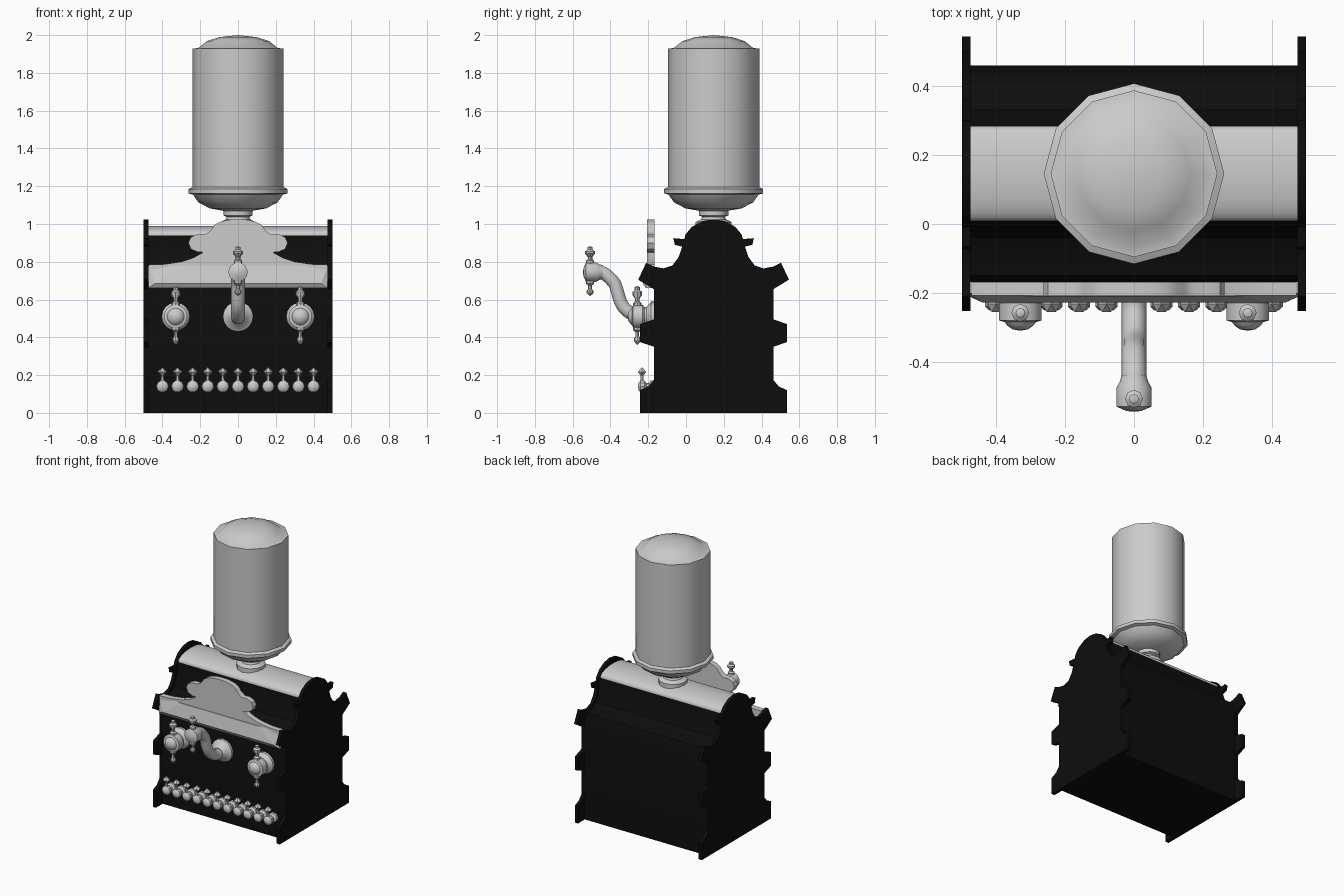
import bpy, bmesh, math
from mathutils import Matrix, Vector

if "Cube" in bpy.data.objects:
    bpy.data.objects.remove(bpy.data.objects["Cube"])

CY = 0.146  # depth centre of the cabinet
black = bpy.data.materials.new("black_enamel")
black.diffuse_color = (0.004, 0.004, 0.004, 1)
black.use_nodes = True
black.node_tree.nodes["Principled BSDF"].inputs["Base Color"].default_value = black.diffuse_color


def finish(name, bm, mat=None, angle=35):
    bmesh.ops.remove_doubles(bm, verts=bm.verts, dist=1e-5)
    bmesh.ops.recalc_face_normals(bm, faces=bm.faces)
    me = bpy.data.meshes.new(name)
    bm.to_mesh(me)
    bm.free()
    ob = bpy.data.objects.new(name, me)
    bpy.context.collection.objects.link(ob)
    if mat:
        me.materials.append(mat)
    bpy.ops.object.select_all(action='DESELECT')
    bpy.context.view_layer.objects.active = ob
    ob.select_set(True)
    bpy.ops.object.shade_smooth_by_angle(angle=math.radians(angle))
    return ob


def prism(name, pts, axis, a, b, mat=None):
    """Outline extruded from a to b along x (pts = y,z) or y (pts = x,z)."""
    bm = bmesh.new()
    vs = [bm.verts.new((a, u, v) if axis == 'x' else (u, a, v)) for u, v in pts]
    f = bm.faces.new(vs)
    ex = bmesh.ops.extrude_face_region(bm, geom=[f])['geom']
    d = Vector((b - a, 0, 0) if axis == 'x' else (0, b - a, 0))
    bmesh.ops.translate(bm, verts=[g for g in ex if isinstance(g, bmesh.types.BMVert)], vec=d)
    return finish(name, bm, mat)


def lathe(name, prof, loc, axis='z', seg=12):
    """Turn (radius, height) points around z, or around -y for axis='y'."""
    bm = bmesh.new()
    vs = [bm.verts.new((r, 0, h)) for r, h in prof]
    es = [bm.edges.new(p) for p in zip(vs, vs[1:])]
    bmesh.ops.spin(bm, geom=vs + es, cent=(0, 0, 0), axis=(0, 0, 1),
                   angle=2 * math.pi, steps=seg, use_duplicate=False)
    m = Matrix.Translation(loc)
    if axis == 'y':
        m = m @ Matrix.Rotation(math.pi / 2, 4, 'X')
    bmesh.ops.transform(bm, matrix=m, verts=bm.verts)
    return finish(name, bm)


def mirrored(half, c):
    """Close a half outline by mirroring it about u = c."""
    return [(c + u, v) for u, v in half] + [(c - u, v) for u, v in reversed(half) if u > 1e-6]


# Ornate side plates
side = [(.39, 0), (.39, .12), (.345, .14), (.316, .175), (.316, .35), (.39, .375), (.39, .47),
        (.316, .495), (.316, .655), (.399, .705), (.357, .795), (.318, .775), (.265, .765),
        (.218, .78), (.185, .825), (.166, .88), (.205, .89), (.213, .925), (.155, .92),
        (.148, .945), (.115, .985), (.06, 1.015), (0, 1.025)]
for nm, s in (("left", -1), ("right", 1)):
    prism(nm + "_side_plate", mirrored(side, CY), 'x', s * .475, s * .5, black)

# Cabinet body and the rolled grey cap on top
body = [(.314, 0), (.314, .7), (.295, .745), (.24, .755), (.185, .785), (.155, .85), (.138, .94)]
prism("cabinet", mirrored(body, CY), 'x', -.475, .475, black)
roll = [(.138 * math.cos(i * math.pi / 16), .945 + .045 * math.sin(i * math.pi / 16)) for i in range(9)]
prism("top_roll", mirrored([(.138, .93)] + roll, CY), 'x', -.475, .475)

# Tank with neck and base ring
tank = [(0, .96), (.095, .96), (.095, 1.01), (.065, 1.025), (.06, 1.038), (.078, 1.045),
        (.078, 1.07), (.15, 1.083), (.21, 1.115), (.238, 1.155), (.262, 1.162), (.262, 1.185),
        (.242, 1.195), (.242, 1.928), (.21, 1.932), (.165, 1.968), (.1, 1.989), (0, 2.0)]
lathe("tank", tank, (0, CY, 0))

# Crest plaque with its sloped lower moulding
crest = [(.472, .66), (.472, .785), (.39, .787), (.3, .8), (.235, .822), (.185, .85), (.215, .852),
         (.25, .868), (.263, .9), (.25, .93), (.215, .945), (.175, .945), (.145, .965), (.125, .995),
         (.09, 1.013), (.05, 1.022), (0, 1.025)]
prism("crest_plaque", mirrored(crest, 0), 'y', -.168, -.207)
bm = bmesh.new()
hull = [(.475, -.2, .66), (.475, -.2, .78), (.475, -.212, .66), (.44, -.228, .685), (.29, -.21, .777)]
for s in (-1, 1):
    for x, y, z in hull:
        bm.verts.new((s * x, y, z))
bmesh.ops.convex_hull(bm, input=bm.verts)
finish("crest_moulding", bm, angle=5)

# Finial shapes, measured from the tap centre
finial_up = [(0, .04), (.022, .04), (.022, .072), (.012, .08), (.012, .095), (.026, .115),
             (.026, .13), (.014, .14), (.014, .155), (0, .162)]
finial_down = [(0, -.04), (.022, -.04), (.022, -.072), (.01, -.082), (.01, -.105), (.018, -.117),
               (.018, -.13), (.01, -.14), (0, -.15)]


def finials(name, loc, k=1.0):
    lathe(name + "_upper_finial", [(r, h * k) for r, h in finial_up], loc, seg=8)
    lathe(name + "_lower_finial", [(r, h * k) for r, h in finial_down], loc, seg=8)


# Two side taps
tap = [(0, 0), (.075, 0), (.075, .02), (.06, .035), (.05, .045), (.05, .055), (.062, .065), (.062, .115),
       (.045, .12), (.038, .13), (.022, .141), (0, .145)]
for nm, s in (("left", -1), ("right", 1)):
    lathe(nm + "_tap", tap, (s * .33, -.165, .51), 'y', 16)
    finials(nm + "_tap", (s * .33, -.258, .51))

# Central spout: wall flange, S-shaped tube, flared end
flange = [(0, 0), (.08, 0), (.08, .018), (.062, .03), (.05, .045), (.036, .06), (0, .06)]
lathe("spout_flange", flange, (0, -.165, .51), 'y', 16)
cu = bpy.data.curves.new("spout_tube", 'CURVE')
cu.dimensions = '3D'
cu.bevel_depth, cu.bevel_resolution, cu.resolution_u = .036, 3, 6
sp = cu.splines.new('BEZIER')
knots = [((-.19, .505), (-.05, 0)), ((-.29, .525), (-.045, .03)), ((-.36, .63), (-.015, .055)),
         ((-.405, .715), (-.03, .03)), ((-.475, .745), (-.03, 0))]
sp.bezier_points.add(len(knots) - 1)
for p, ((y, z), (dy, dz)) in zip(sp.bezier_points, knots):
    p.co = (0, y, z)
    p.handle_left, p.handle_right = (0, y - dy, z - dz), (0, y + dy, z + dz)
tube = bpy.data.objects.new("spout_tube", cu)
bpy.context.collection.objects.link(tube)
bpy.ops.object.select_all(action='DESELECT')
bpy.context.view_layer.objects.active = tube
tube.select_set(True)
bpy.ops.object.convert(target='MESH')
bpy.ops.object.shade_smooth_by_angle(angle=math.radians(40))
end = [(0, 0), (.036, 0), (.042, .02), (.051, .035), (.051, .09), (.042, .094), (.022, .103), (0, .105)]
lathe("spout_end", end, (0, -.44, .745), 'y', 16)
finials("spout", (0, -.508, .745), .85)

# Row of small taps along the bottom
small = [(0, 0), (.034, 0), (.034, .02), (.02, .03), (.02, .045), (.032, .055), (.032, .075),
         (.022, .085), (0, .09)]
handle = [(0, .02), (.012, .02), (.008, .05), (.008, .058), (.026, .077), (0, .102)]
for i in range(11):
    x = -.4 + .08 * i
    lathe(f"small_tap_{i + 1}", small, (x, -.165, .14), 'y', 10)
    lathe(f"small_tap_handle_{i + 1}", handle, (x, -.233, .14), seg=6)
